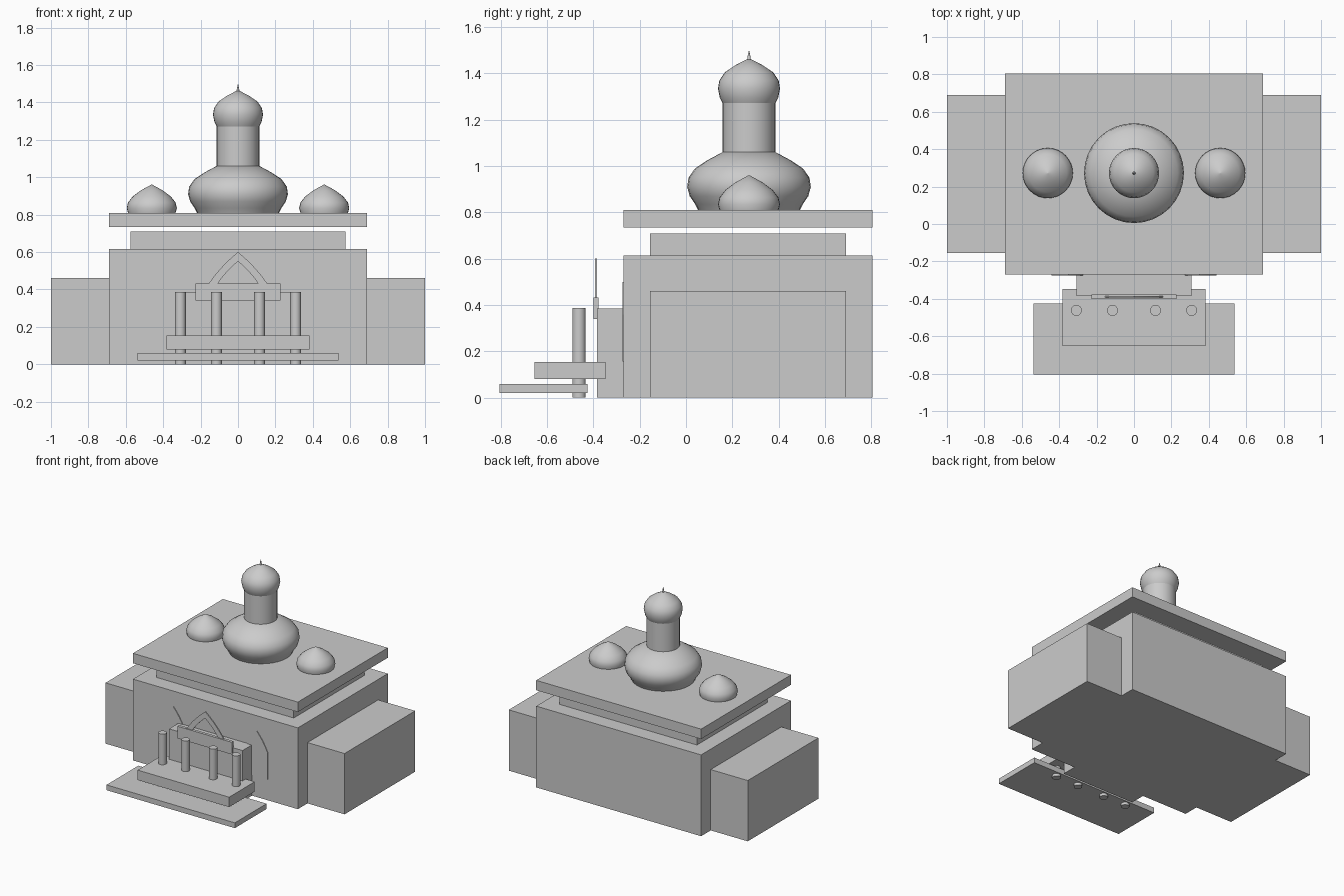
import bpy, bmesh, math

if "Cube" in bpy.data.objects:
    bpy.data.objects.remove(bpy.data.objects["Cube"])

stone = bpy.data.materials.new("grey_stone")
stone.diffuse_color = (0.6, 0.6, 0.6, 1)
stone.use_nodes = True
stone.node_tree.nodes["Principled BSDF"].inputs["Base Color"].default_value = stone.diffuse_color


def finish(bm, name, smooth=False):
    bmesh.ops.recalc_face_normals(bm, faces=bm.faces)
    me = bpy.data.meshes.new(name)
    bm.to_mesh(me)
    bm.free()
    me.materials.append(stone)
    ob = bpy.data.objects.new(name, me)
    bpy.context.collection.objects.link(ob)
    if smooth:
        bpy.ops.object.select_all(action='DESELECT')
        ob.select_set(True)
        bpy.context.view_layer.objects.active = ob
        bpy.ops.object.shade_smooth_by_angle(angle=math.radians(35))
    return ob


def box(name, x0, x1, y0, y1, z0, z1):
    bm = bmesh.new()
    bmesh.ops.create_cube(bm, size=1)
    for v in bm.verts:
        v.co = (x1 if v.co.x > 0 else x0, y1 if v.co.y > 0 else y0, z1 if v.co.z > 0 else z0)
    return finish(bm, name)


def lathe(name, cx, cy, profile, n=32):
    """Revolve (radius, height) points, closed at both ends."""
    bm = bmesh.new()
    pts = [(0, profile[0][1])] + profile + [(0, profile[-1][1])]
    verts = [bm.verts.new((r, 0, z)) for r, z in pts]
    edges = [bm.edges.new(p) for p in zip(verts, verts[1:])]
    bmesh.ops.spin(bm, geom=verts + edges, cent=(0, 0, 0), axis=(0, 0, 1),
                   angle=2 * math.pi, steps=n)
    bmesh.ops.remove_doubles(bm, verts=bm.verts, dist=1e-5)
    bmesh.ops.translate(bm, verts=bm.verts, vec=(cx, cy, 0))
    return finish(bm, name, True)


def ogive(cx, half, z0, spring, peak, n=8):
    """Pointed arch outline from the left foot over the peak to the right foot."""
    left = [(-half, z0)]
    for i in range(n + 1):
        t = i / n
        # quadratic curve bulging outward toward the peak
        b = 2 * t * (1 - t)
        x = -half * (1 - t) ** 2 - 0.62 * half * b
        z = spring * (1 - t) ** 2 + (spring + (peak - spring) * 0.55) * b + peak * t * t
        left.append((x, z))
    return [(cx + x, z) for x, z in left] + [(cx - x, z) for x, z in left[-2::-1]]


def extrude_faces(bm, faces, depth):
    ext = bmesh.ops.extrude_face_region(bm, geom=faces)
    bmesh.ops.translate(bm, vec=(0, depth, 0),
                        verts=[g for g in ext['geom'] if isinstance(g, bmesh.types.BMVert)])


# Hall, side wings and stacked roof
box("main_hall", -0.69, 0.69, -0.27, 0.805, 0, 0.615)
for side, s in (("left", -1), ("right", 1)):
    a, b = sorted((s * 0.68, s))
    box(side + "_wing", a, b, -0.155, 0.69, 0, 0.46)
box("attic", -0.575, 0.575, -0.155, 0.69, 0.61, 0.71)
box("roof_slab", -0.69, 0.69, -0.27, 0.805, 0.735, 0.81)

# Entrance block, lintel and steps
box("entrance_block", -0.307, 0.307, -0.385, -0.26, 0, 0.385)
box("lintel", -0.228, 0.228, -0.4, -0.378, 0.34, 0.432)
box("upper_step", -0.383, 0.383, -0.653, -0.347, 0.08, 0.155)
box("lower_step", -0.537, 0.537, -0.805, -0.425, 0.02, 0.06)

# Columns
for i, x in enumerate((-0.308, -0.115, 0.115, 0.308)):
    lathe(f"column_{i + 1}", x, -0.462, [(0.029, 0), (0.029, 0.387)], 24)

# Open pointed arch over the lintel
bm = bmesh.new()
rows = [[bm.verts.new((x, -0.393, z)) for x, z in ogive(0, h, 0.385, 0.41, p)]
        for h, p in ((0.17, 0.6), (0.122, 0.55))]
faces = [bm.faces.new((rows[0][i], rows[0][i + 1], rows[1][i + 1], rows[1][i]))
         for i in range(len(rows[0]) - 1)]
extrude_faces(bm, faces, 0.009)
finish(bm, "entrance_arch")

# Shallow pointed window plates on the facade
for side, cx in (("left", -0.35), ("right", 0.35)):
    bm = bmesh.new()
    f = bm.faces.new([bm.verts.new((x, -0.275, z)) for x, z in ogive(cx, 0.09, 0.157, 0.36, 0.5)])
    extrude_faces(bm, [f], 0.008)
    finish(bm, side + "_window_arch")

# Central dome, tower, bulb and spire
lathe("main_dome", 0, 0.272, [(0.217, 0.805), (0.232, 0.835), (0.256, 0.87), (0.267, 0.91),
                              (0.261, 0.95), (0.233, 0.99), (0.18, 1.025), (0.115, 1.06)])
lathe("tower", 0, 0.272, [(0.114, 1.05), (0.114, 1.275)])
lathe("onion_top", 0, 0.272, [(0.113, 1.27), (0.126, 1.295), (0.134, 1.335), (0.128, 1.37),
                              (0.104, 1.405), (0.06, 1.435), (0.012, 1.46)])
lathe("spire", 0, 0.272, [(0.009, 1.45), (0.006, 1.475), (0.001, 1.497)], 12)

# Small roof domes
for side, s in (("left", -1), ("right", 1)):
    lathe(side + "_small_dome", s * 0.461, 0.272,
          [(0.126, 0.805), (0.134, 0.835), (0.127, 0.865), (0.102, 0.897),
           (0.058, 0.93), (0.003, 0.96)])
